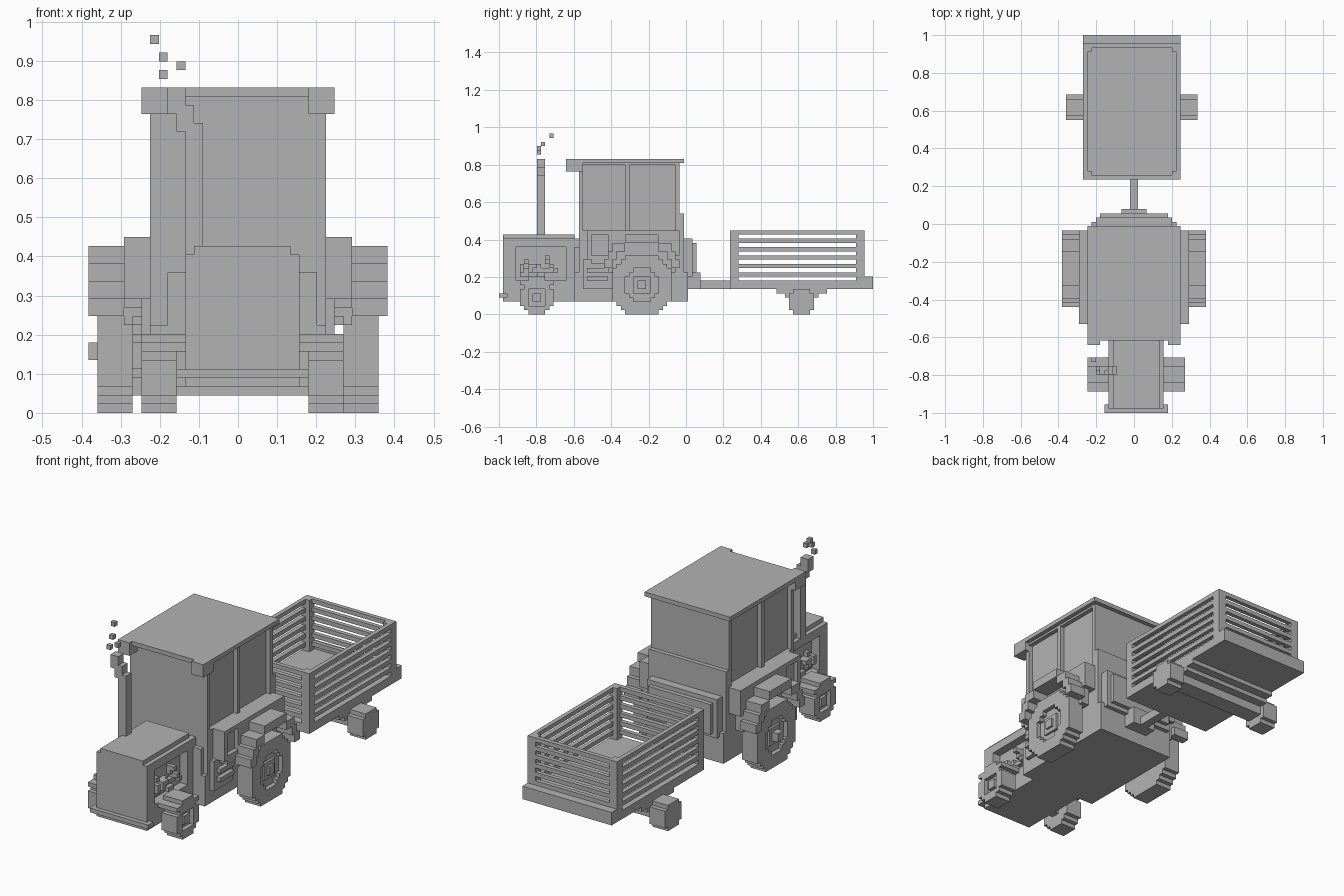
import bpy
import bmesh
import math
import random
from mathutils import Matrix, Vector

VOXEL = 2 / 89
random.seed(4)

if "Cube" in bpy.data.objects:
    bpy.data.objects.remove(bpy.data.objects["Cube"], do_unlink=True)

grey = bpy.data.materials.new("plain grey")
grey.use_nodes = True
colour = (0.45, 0.45, 0.45, 1)
grey.diffuse_color = colour
grey.node_tree.nodes["Principled BSDF"].inputs["Base Color"].default_value = colour


def part(name, *boxes):
    """One object from boxes of (x range, y range, z range) in block units."""
    bm = bmesh.new()
    for ranges in boxes:
        low = Vector([r[0] for r in ranges])
        high = Vector([r[1] for r in ranges])
        middle = (low + high) / 2 - Vector((0, 44.5, 0))
        place = Matrix.Translation(middle * VOXEL)
        bmesh.ops.create_cube(bm, size=VOXEL, matrix=place @ Matrix.Diagonal((*(high - low), 1)))
    mesh = bpy.data.meshes.new(name)
    bm.to_mesh(mesh)
    bm.free()
    mesh.materials.append(grey)
    obj = bpy.data.objects.new(name, mesh)
    bpy.context.collection.objects.link(obj)
    return obj


def pair(name, centre, *boxes):
    """A left part and its right mirror image about x = centre."""
    part("left_" + name, *[((centre + x[0], centre + x[1]), y, z) for x, y, z in boxes])
    part("right_" + name, *[((centre - x[1], centre - x[0]), y, z) for x, y, z in boxes])


def half_width(radius, dz):
    return round(math.sqrt(max(0, radius * radius - dz * dz)))


def disc(x, y, z, size, radius, hole=0):
    """Stepped disc made of block rows, with an optional stepped hole."""
    rows = []
    for row in range(-size, size):
        outer = min(size, half_width(radius, row + 0.5))
        inner = half_width(hole, row + 0.5) if abs(row + 0.5) < hole else 0
        level = (z + row, z + row + 1)
        if inner:
            rows += [(x, (y - outer, y - inner), level), (x, (y + inner, y + outer), level)]
        else:
            rows.append((x, (y - outer, y + outer), level))
    return rows


def frame(x, y, z, border):
    """Rectangular rim in the y-z plane."""
    (y0, y1), (z0, z1) = y, z
    inside = (z0 + border, z1 - border)
    return [(x, y, (z0, z0 + border)), (x, y, (z1 - border, z1)),
            (x, (y0, y0 + border), inside), (x, (y1 - border, y1), inside)]


# Chassis and bumper
part("chassis", ((-6, 7), (2, 19), (3, 6)), ((-10, 10), (18, 45), (3, 10)))
part("front_bumper", ((-7, 8), (0, 2), (4, 5)), ((-6, 7), (1, 2), (3, 6)))

# Hood with open engine bays
part("hood", ((-4, 5), (1, 19), (6, 18)), ((-5, 6), (1, 18), (18, 19)))
pair("hood_side", 0.5,
     ((4.5, 6.5), (1, 19), (6, 8)), ((4.5, 6.5), (1, 19), (16, 18)),
     ((4.5, 6.5), (1, 4), (8, 16)), ((4.5, 6.5), (16, 19), (8, 16)))
lumps = []
for i in range(22):
    y, z = random.randint(5, 14), random.randint(9, 13)
    lumps.append(((4.5, random.choice((5.5, 6.5))), (y, y + 1), (z, z + 1)))
lumps.append(((4.5, 5.5), (6, 14), (10, 11)))
pair("engine_block", 0.5, *lumps)

# Exhaust and smoke
pipe_y = (9, 11)
part("exhaust_pipe", ((-6, -4), pipe_y, (18, 33)), ((-7, -5), pipe_y, (32, 35)),
     ((-8, -6), pipe_y, (34, 37)))
for x, y, z in ((-9, 9, 38), (-7, 9, 39), (-9, 10, 40), (-10, 12, 42)):
    part("smoke_puff", ((x, x + 1), (y, y + 1), (z, z + 1)))

# Cab and roof
part("cab_body", ((-8, 9), (18, 19), (6, 16)), ((-10, 10), (19, 43), (10, 20)))
part("cab_glass", ((-9, 9), (19, 43), (20, 36)))
pillars = [((9, 10), y, (20, 36)) for y in ((19, 20), (30, 31), (42, 43))]
pair("cab_frame", 0, *pillars, ((9, 10), (19, 43), (35.5, 36)))
part("roof", ((-11, 11), (17, 44), (36, 37)))
pair("roof_lamp", 0, ((8, 11), (16, 20), (34, 37)))

# Side panels with a framed opening, and entry steps
pair("side_panel", 0, ((10, 13), (26, 43), (14, 20)), ((10, 12), (21, 27), (13, 20)),
     *frame((12, 13), (21, 27), (13, 20), 1))
pair("entry_steps", 0, ((10, 12), (21, 26), (8, 9)), ((10, 12), (21, 26), (10, 11)),
     ((10, 13), (22, 26), (12, 13)), ((10, 11), (20, 27), (6, 13)))

# Rear of the tractor and hitch
part("rear_panel", ((-10, 10), (43, 44), (9, 24)))
part("rear_box", ((-9, 9), (44, 46), (9, 18)), ((-8, 8), (46, 47), (10, 17)))
part("hitch", ((-3, 3), (45, 48), (6, 10)))
part("tow_bar", ((-1, 1), (46, 56), (6, 8)))

# Rear fenders as stepped arches
arch = [((13, 17), (30, 38), (17, 19))]
for inner, outer, low in ((4, 7, 15), (6, 8, 13), (7, 9, 11)):
    for side in (-1, 1):
        ends = sorted((34 + side * inner, 34 + side * outer))
        arch.append(((13, 17), ends, (low, low + 2)))
pair("rear_fender", 0, *arch, ((11, 13), (26, 42), (10, 18)))

# Rear wheels
pair("rear_tyre", 0, *disc((12, 15), 34, 7, 7, 7.5), *disc((15, 16), 34, 7, 7, 7.5, 4.2))
pair("rear_rim", 0, *disc((15, 15.5), 34, 7, 2, 2.5), ((15, 16), (33, 35), (6, 8)))
part("right_hub_cap", ((-17, -16), (33, 35), (6, 8)))
part("rear_axle", ((-12, 12), (32, 36), (5, 9)))

# Front wheels and fenders
pair("front_tyre", 0.5, *disc((7.5, 10.5), 9, 4, 4, 4.2),
     *disc((10.5, 11.5), 9, 4, 4, 4.2, 2.3))
pair("front_hub", 0.5, ((10.5, 11.2), (8, 10), (3, 5)))
pair("front_fender", 0.5, ((6.5, 11.5), (7, 11), (8, 9)),
     ((6.5, 11.5), (5, 7), (7, 8)), ((6.5, 11.5), (11, 13), (7, 8)))
part("front_axle", ((-8, 9), (8, 10), (3, 5)))

# Trailer bed and slatted walls
part("trailer_bed", ((-12, 11), (55, 89), (6, 8)), ((-12, 11), (87, 89), (8, 9)))
pair("trailer_posts", -0.5, *[((9.5, 11.5), y, (8, 20)) for y in ((55, 57), (85, 87))])
for z in range(9, 20, 2):
    level = (z, z + 1)
    pair("trailer_slat", -0.5, ((10.5, 11.5), (57, 85), level))
    part("trailer_end_slats", ((-10, 9), (55, 56), level), ((-10, 9), (86, 87), level))

# Trailer running gear
trailer_x = (-12, 11)
part("trailer_springs", (trailer_x, (66, 78), (5, 6)), (trailer_x, (68, 76), (4, 5)))
part("trailer_axle", (trailer_x, (70, 74), (2, 4)))
wheel_x = (11.5, 15.5)
pair("trailer_wheel", -0.5, (wheel_x, (70, 74), (0, 1)), (wheel_x, (69, 75), (1, 5)),
     (wheel_x, (70, 74), (5, 6)))
